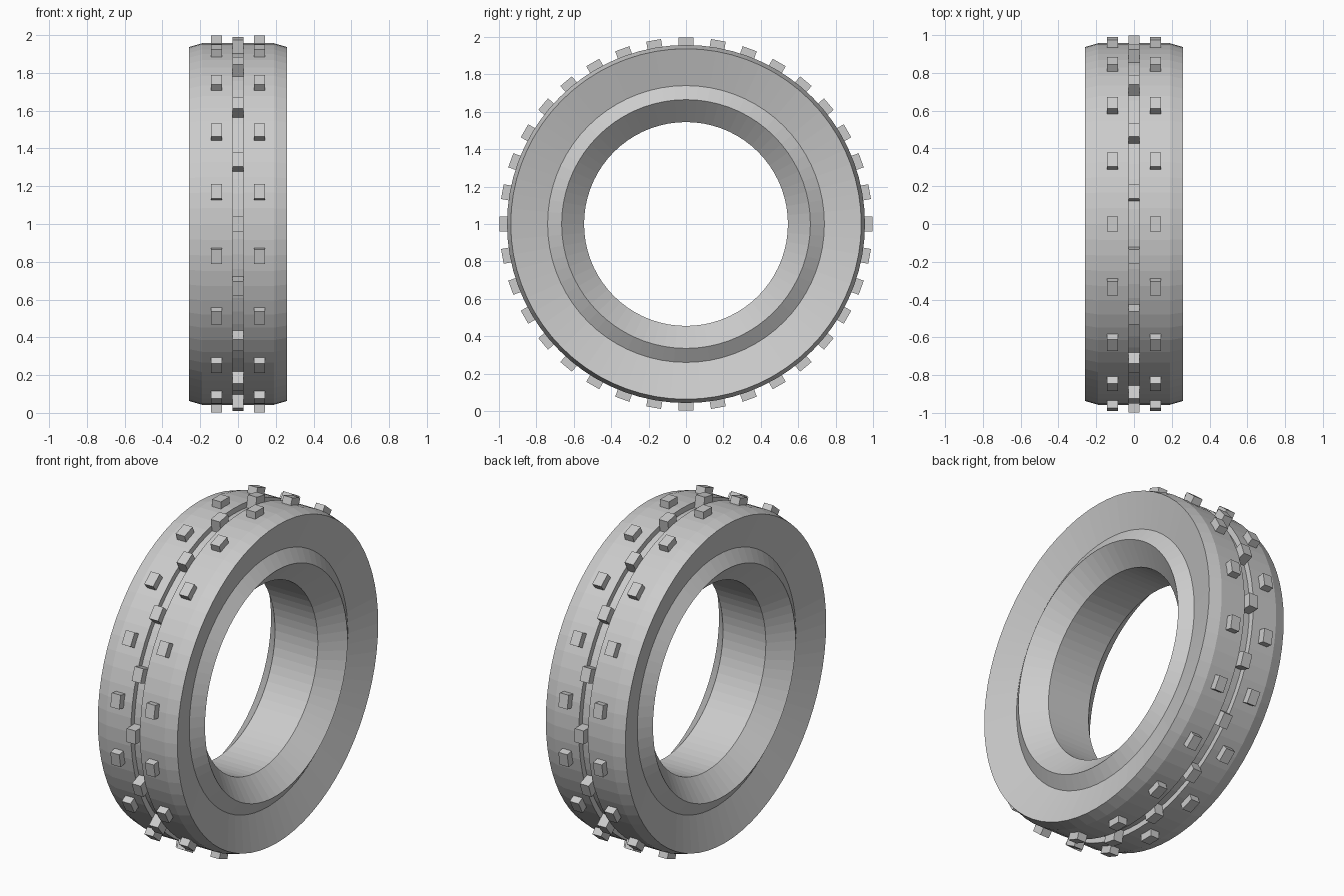
import bpy, bmesh
from math import cos, sin, radians, tau
from mathutils import Matrix, Vector

cube = bpy.data.objects.get("Cube")
if cube:
    bpy.data.objects.remove(cube, do_unlink=True)

SEGMENTS = 72
CENTRE = Vector((0, 0, 1))

rubber = bpy.data.materials.new("grey rubber")
rubber.use_nodes = True
grey = (0.6, 0.6, 0.6, 1)
rubber.diffuse_color = grey
rubber.node_tree.nodes["Principled BSDF"].inputs["Base Color"].default_value = grey


def finish(bm, name):
    bmesh.ops.recalc_face_normals(bm, faces=bm.faces)
    mesh = bpy.data.meshes.new(name)
    bm.to_mesh(mesh)
    bm.free()
    mesh.materials.append(rubber)
    obj = bpy.data.objects.new(name, mesh)
    bpy.context.collection.objects.link(obj)
    return obj


# Tyre: half cross-section (x, radius) from groove to bore, mirrored and revolved
half = [(0.03, 0.925), (0.03, 0.957), (0.19, 0.957), (0.26, 0.937),
        (0.20, 0.74), (0.25, 0.665), (0.14, 0.545)]
profile = half + [(-x, r) for x, r in reversed(half)]
bm = bmesh.new()
rings = []
for i in range(SEGMENTS):
    a = tau * i / SEGMENTS
    rings.append([bm.verts.new((x, r * cos(a), 1 + r * sin(a))) for x, r in profile])
for i, ring in enumerate(rings):
    following = rings[(i + 1) % SEGMENTS]
    for j in range(len(profile)):
        k = (j + 1) % len(profile)
        bm.faces.new((ring[j], ring[k], following[k], following[j]))
finish(bm, "tyre")


# Tread blocks: three rows, the middle one staggered against the outer two
def block_row(name, x, start):
    bm = bmesh.new()
    for i in range(18):
        turn = Matrix.Rotation(radians(start + 20 * i), 4, 'X')
        place = (Matrix.Translation(CENTRE) @ turn @ Matrix.Translation((x, 0.957, 0))
                 @ Matrix.Diagonal((0.058, 0.08, 0.08, 1)))
        bmesh.ops.create_cube(bm, size=1, matrix=place)
    finish(bm, name)


block_row("middle_tread_blocks", 0, 0)
block_row("left_tread_blocks", 0.113, 10)
block_row("right_tread_blocks", -0.113, 10)
